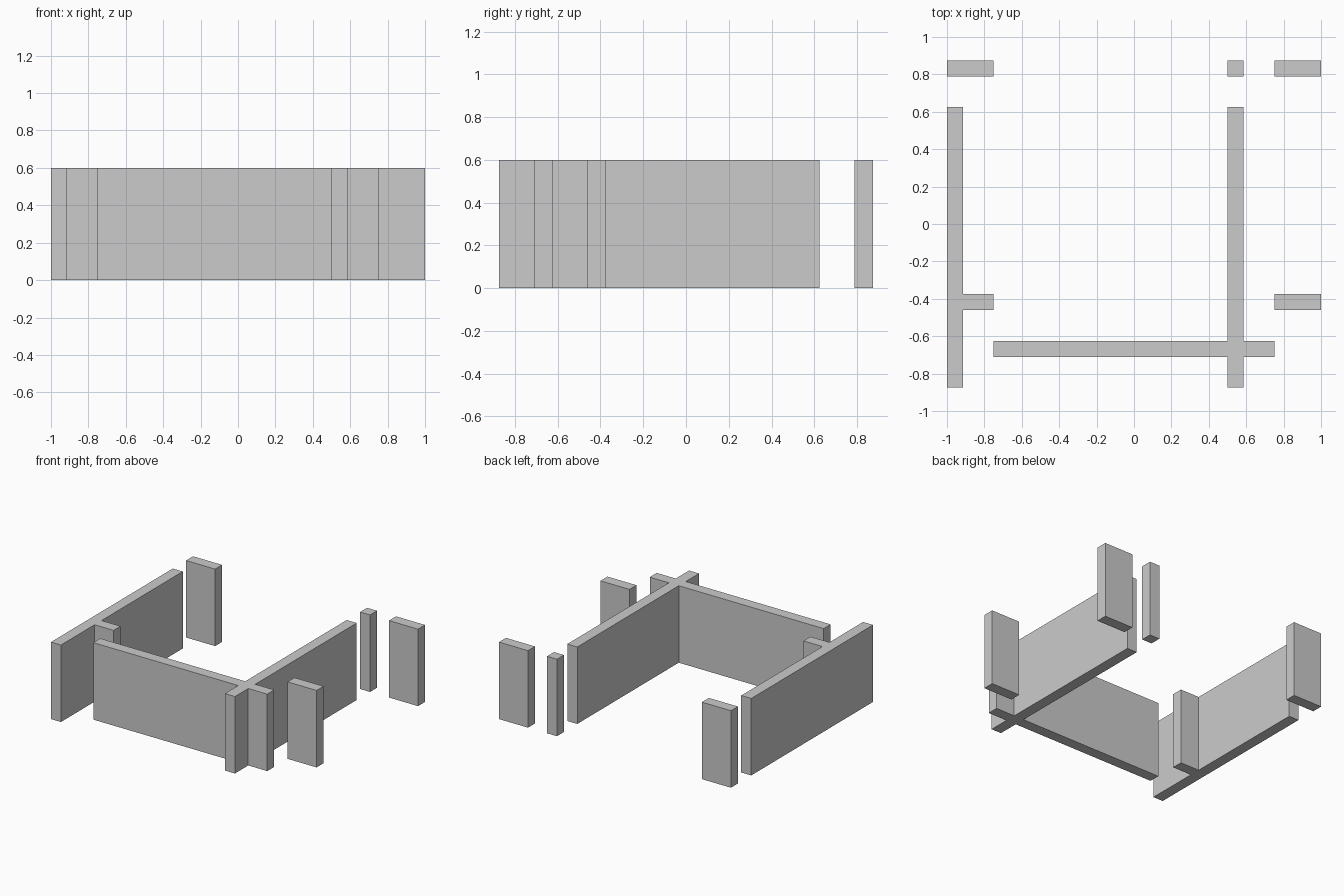
import bpy, bmesh

if "Cube" in bpy.data.objects:
    bpy.data.objects.remove(bpy.data.objects["Cube"])

T = 0.086   # wall thickness
H = 0.6     # wall height


def extrude_outline(name, pts):
    """Solid wall from a plan outline (counter-clockwise), standing on z = 0."""
    bm = bmesh.new()
    base = bm.faces.new([bm.verts.new((x, y, 0)) for x, y in pts])
    top = bmesh.ops.extrude_face_region(bm, geom=[base], use_keep_orig=True)
    verts = [v for v in top["geom"] if isinstance(v, bmesh.types.BMVert)]
    bmesh.ops.translate(bm, verts=verts, vec=(0, 0, H))
    bmesh.ops.recalc_face_normals(bm, faces=bm.faces)
    mesh = bpy.data.meshes.new(name)
    bm.to_mesh(mesh)
    bm.free()
    bpy.context.collection.objects.link(bpy.data.objects.new(name, mesh))


def rect(x0, x1, y1):
    """Plan of a wall running along x, one thickness deep, back edge at y1."""
    return [(x0, y1 - T), (x1, y1 - T), (x1, y1), (x0, y1)]


FRONT, BACK = -0.875, 0.625   # ends of the long walls

# Left wall with its short inward stub (T-shaped plan)
xl = -1 + T
extrude_outline("left_wall", [
    (-1, FRONT), (xl, FRONT), (xl, -0.375 - T), (-0.75, -0.375 - T),
    (-0.75, -0.375), (xl, -0.375), (xl, BACK), (-1, BACK)])

# Right wall crossing the front wall (cross-shaped plan)
a, b, c, d = 0.5, 0.5 + T, -0.625 - T, -0.625
extrude_outline("crossing_walls", [
    (a, FRONT), (b, FRONT), (b, c), (0.75, c), (0.75, d), (b, d),
    (b, BACK), (a, BACK), (a, d), (-0.75, d), (-0.75, c), (a, c)])

# Free-standing short walls and the square post
for name, x0, x1, y1 in [
        ("back_left_wall", -1, -0.75, 0.875),
        ("back_post", 0.5, 0.5 + T, 0.875),
        ("back_right_wall", 0.75, 1, 0.875),
        ("front_right_wall", 0.75, 1, -0.375)]:
    extrude_outline(name, rect(x0, x1, y1))
